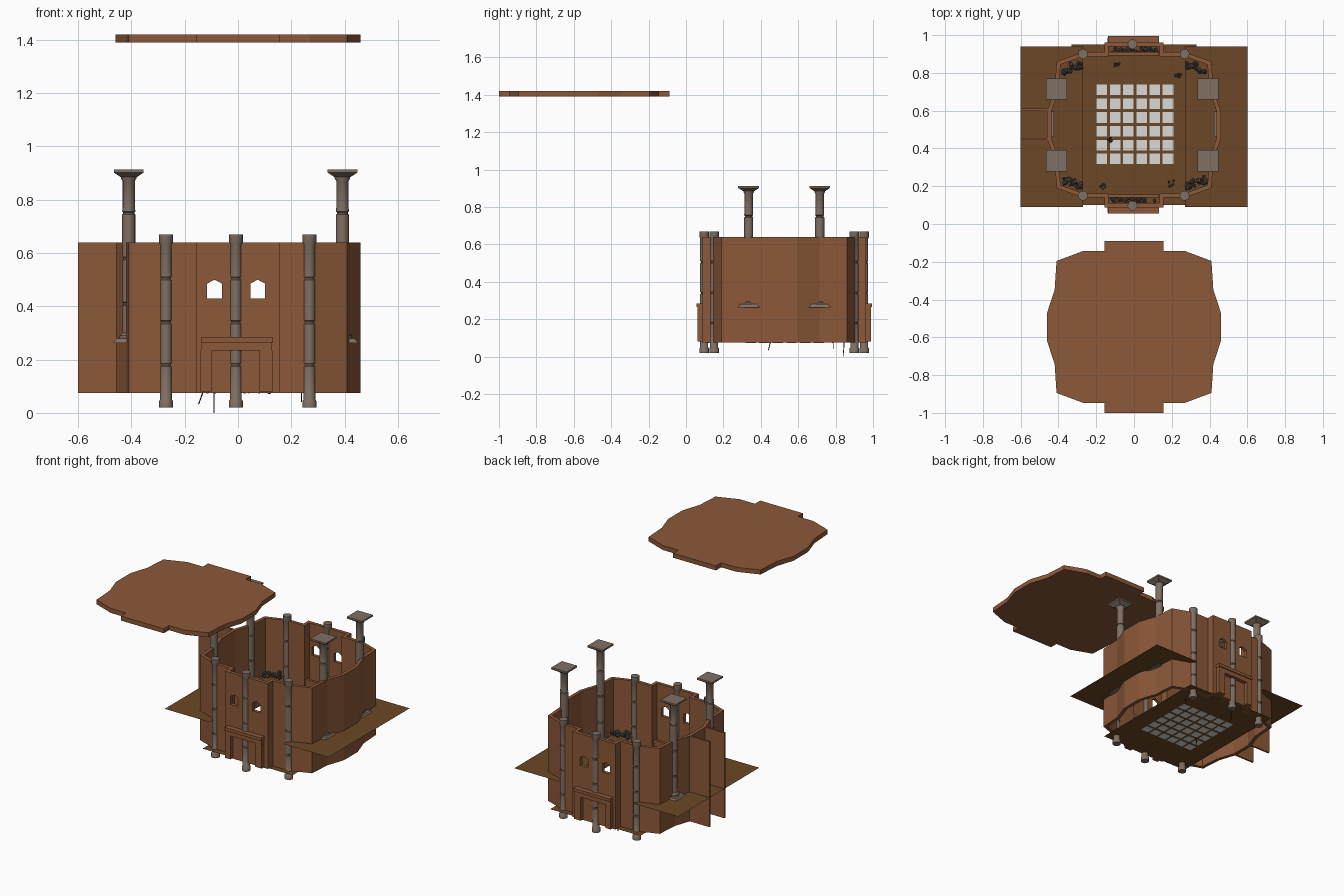
import bpy, bmesh, math, random
from mathutils import Matrix, Vector

if "Cube" in bpy.data.objects:
    bpy.data.objects.remove(bpy.data.objects["Cube"])

random.seed(4)
CY = 0.525  # centre of the room in y


def mat(name, rgb):
    m = bpy.data.materials.new(name)
    m.diffuse_color = (*rgb, 1)
    m.use_nodes = True
    m.node_tree.nodes["Principled BSDF"].inputs["Base Color"].default_value = m.diffuse_color
    return m


WALL = mat("clay brown", (0.262, 0.098, 0.040))
FLOOR = mat("dark earth", (0.145, 0.064, 0.019))
STONE = mat("column stone", (0.215, 0.160, 0.125))
TILE = mat("pale tile", (0.70, 0.70, 0.68))
ROCK = mat("dark rock", (0.085, 0.075, 0.068))
EMBER = mat("ember", (0.32, 0.11, 0.05))
SOOT = mat("soot", (0.015, 0.014, 0.012))


def finish(name, bm, m, smooth=False):
    me = bpy.data.meshes.new(name)
    bm.to_mesh(me)
    bm.free()
    me.materials.append(m)
    ob = bpy.data.objects.new(name, me)
    bpy.context.collection.objects.link(ob)
    if smooth:
        bpy.context.view_layer.objects.active = ob
        ob.select_set(True)
        bpy.ops.object.shade_smooth_by_angle(angle=math.radians(40))
        ob.select_set(False)
    return ob


def add_box(bm, x0, x1, y0, y1, z0, z1):
    mtx = Matrix.Translation(((x0 + x1) / 2, (y0 + y1) / 2, (z0 + z1) / 2)) @ \
        Matrix.Diagonal((x1 - x0, y1 - y0, z1 - z0, 1))
    bmesh.ops.create_cube(bm, size=1, matrix=mtx)


def box(name, m, *b):
    bm = bmesh.new()
    add_box(bm, *b)
    return finish(name, bm, m)


def sheet(name, m, x0, x1, y0, y1, z):
    bm = bmesh.new()
    bm.faces.new([bm.verts.new(p) for p in ((x0, y0, z), (x1, y0, z), (x1, y1, z), (x0, y1, z))])
    return finish(name, bm, m)


def outline(cy, ky=1.0):
    # one quarter of the room plan, mirrored into a full loop
    q = [(.46, .072), (.42, .19), (.41, .335), (.27, .385), (.157, .385), (.157, .437)]
    top = q + [(-x, y) for x, y in reversed(q)]
    full = top + [(-x, -y) for x, y in top]
    return [(x, cy + y * ky) for x, y in full]


def prism(bm, pts, z0, z1, caps=True):
    lo = [bm.verts.new((x, y, z0)) for x, y in pts]
    hi = [bm.verts.new((x, y, z1)) for x, y in pts]
    n = len(pts)
    for i in range(n):
        j = (i + 1) % n
        bm.faces.new((lo[i], lo[j], hi[j], hi[i]))
    if caps:
        bm.faces.new(lo[::-1])
        bm.faces.new(hi)


# lifted ceiling slab, set aside in front of the room
bm = bmesh.new()
prism(bm, outline(-0.545, 1.043), 1.39, 1.42)
finish("ceiling_slab", bm, WALL)

# ring wall with gabled windows cut in both bays
bm = bmesh.new()
prism(bm, outline(CY), 0.075, 0.64, caps=False)
wall = finish("room_wall", bm, WALL)
sol = wall.modifiers.new("thickness", 'SOLIDIFY')
sol.thickness, sol.offset, sol.use_even_offset = 0.022, -1, True
bm = bmesh.new()
for cx in (-.088, .074):
    pts = [(-.028, .43), (.028, .43), (.028, .485), (0, .5), (-.028, .485)]
    a = [bm.verts.new((cx + x, -.1, z)) for x, z in pts]
    b = [bm.verts.new((cx + x, 1.2, z)) for x, z in pts]
    bm.faces.new(a)
    bm.faces.new(b[::-1])
    for i in range(5):
        j = (i + 1) % 5
        bm.faces.new((a[j], a[i], b[i], b[j]))
bmesh.ops.recalc_face_normals(bm, faces=bm.faces)
cutter = finish("window_cutter", bm, WALL)
cutter.hide_render = True
cutter.hide_viewport = True
boo = wall.modifiers.new("windows", 'BOOLEAN')
boo.object, boo.operation, boo.solver = cutter, 'DIFFERENCE', 'EXACT'

# side passage walls
for i, y in enumerate((.45, .605)):
    box(f"passage_wall_{i}", WALL, -.6, -.45, y - .006, y + .006, .075, .64)

# floors: low middle and two raised side ledges
sheet("room_floor", FLOOR, -.33, .33, .10, .95, .075)
sheet("left_ledge", FLOOR, -.6, -.27, .09, .94, .27)
sheet("right_ledge", FLOOR, .27, .6, .09, .94, .27)

# six by six pale floor tiles
bm = bmesh.new()
for i in range(6):
    for j in range(6):
        x, y = -.17 + .07 * i, .345 + .073 * j
        add_box(bm, x - .028, x + .028, y - .028, y + .028, .074, .08)
finish("floor_tiles", bm, TILE)

# fireplace surrounds, outer and inner, front and back
for side, s in (("front", -1), ("back", 1)):
    bm = bmesh.new()
    for near, far, shelf in ((.43, .463, .47), (.372, .385, .368)):
        def part(x0, x1, d, z0, z1):
            e = .43 if near == .43 else .385
            y0, y1 = sorted((CY + s * e, CY + s * d))
            add_box(bm, x0, x1, y0, y1, z0, z1)
        face = far if near == .43 else near
        part(-.14, -.1, face, .08, .235)
        part(.08, .13, face, .08, .235)
        part(-.138, .128, face, .235, .265)
        part(-.138, .132, shelf, .265, .285)
    finish(side + "_mantel", bm, WALL)


def column(name, x, y, prof):
    bm = bmesh.new()
    vs = [bm.verts.new((r, 0, z)) for r, z in prof]
    es = [bm.edges.new(p) for p in zip(vs, vs[1:])]
    bmesh.ops.spin(bm, geom=vs + es, cent=(0, 0, 0), axis=(0, 0, 1),
                   angle=math.tau, steps=14)
    bmesh.ops.remove_doubles(bm, verts=bm.verts, dist=1e-5)
    bmesh.ops.recalc_face_normals(bm, faces=bm.faces)
    bmesh.ops.translate(bm, verts=bm.verts, vec=(x, y, 0))
    return finish(name, bm, STONE, True)


# wall columns: grooved shafts with plain collars
prof = [(0, .02), (.026, .02), (.026, .045), (.022, .05)]
for z in (.18, .34, .505):
    prof += [(.022, z - .006), (.019, z - .003), (.019, z + .003), (.022, z + .006)]
prof += [(.022, .63), (.026, .64), (.026, .67), (0, .67)]
for x in (-.27, -.008, .268):
    d = .4275 if abs(x) < .1 else .375
    for tag, s in (("front", -1), ("back", 1)):
        column(f"wall_column_{tag}", x, CY + s * d, prof)

# tall columns with square bases and capitals
tall = [(0, .28), (.034, .28), (.034, .29), (.024, .30)]
for z in (.41, .58, .75):
    tall += [(.025, z - .006), (.021, z - .003), (.021, z + .003), (.025, z + .006)]
tall += [(.023, .77), (.023, .87), (.029, .88), (.029, .895), (0, .895)]
for x in (-.41, .392):
    for y in (.335, .715):
        column("tall_column", x, y, tall)
        bm = bmesh.new()
        for z0, z1, r0, r1 in ((.262, .28, .06, .045), (.885, .902, .03, .056), (.902, .913, .056, .056)):
            bmesh.ops.create_cone(bm, cap_ends=True, segments=4, radius1=r0 * 1.414, radius2=r1 * 1.414,
                                  depth=z1 - z0, matrix=Matrix.Translation((x, y, (z0 + z1) / 2))
                                  @ Matrix.Rotation(math.pi / 4, 4, 'Z'))
        finish("tall_column_plates", bm, STONE)


def rocks(name, m, spots, r0, r1):
    bm = bmesh.new()
    for p in spots:
        r = random.uniform(r0, r1)
        mtx = Matrix.Translation(p) @ Matrix.Rotation(random.uniform(0, 6), 4, Vector((1, 2, 3)).normalized()) \
            @ Matrix.Diagonal((r, r * random.uniform(.6, 1), r * .8, 1))
        bmesh.ops.create_icosphere(bm, subdivisions=1, radius=1, matrix=mtx)
    finish(name, bm, m)


# rubble heaped on the ledges in the four slanted corners
for sx in (-1, 1):
    for sy in (-1, 1):
        spots = []
        for k in range(22):
            t, w = random.random(), random.uniform(0, .035)
            spots.append((sx * (.385 - .1 * t - w * .4), CY + sy * (.305 + .035 * t - w), .275 + random.uniform(0, .035)))
        rocks("corner_rubble", ROCK, spots, .009, .018)

# rocks and embers in the two hearths
for sy in (-1, 1):
    rocks("hearth_rocks", ROCK, [(random.uniform(-.12, .12), CY + sy * random.uniform(.385, .41),
                                  random.uniform(.08, .11)) for k in range(24)], .009, .017)
    rocks("hearth_embers", EMBER, [(random.uniform(-.1, .1), CY + sy * random.uniform(.385, .405),
                                    random.uniform(.11, .12)) for k in range(7)], .006, .011)

# grey sills in the side bays
for x in (-.431, .431):
    box("side_sill", STONE, x - .008, x + .008, .46, .595, .27, .30)

# scattered floor debris and thin spikes through the floor
debris = [(-.09, .85), (.235, .79), (.195, .215), (-.165, .195), (-.13, .45)]
for x, y in debris:
    rocks("floor_debris", ROCK, [(x + random.uniform(-.015, .015), y + random.uniform(-.015, .015),
                                  .082) for k in range(5)], .006, .011)
for a, b in (((-.09, .84, 0), (-.09, .85, .12)), ((-.148, .44, .033), (-.12, .46, .11)),
             ((.238, .79, .04), (.24, .79, .11))):
    a, b = Vector(a), Vector(b)
    bm = bmesh.new()
    bmesh.ops.create_cone(bm, cap_ends=True, segments=5, radius1=.002, radius2=.003, depth=(b - a).length,
                          matrix=Matrix.Translation((a + b) / 2) @ (b - a).to_track_quat('Z', 'Y').to_matrix().to_4x4())
    finish("floor_spike", bm, SOOT)
